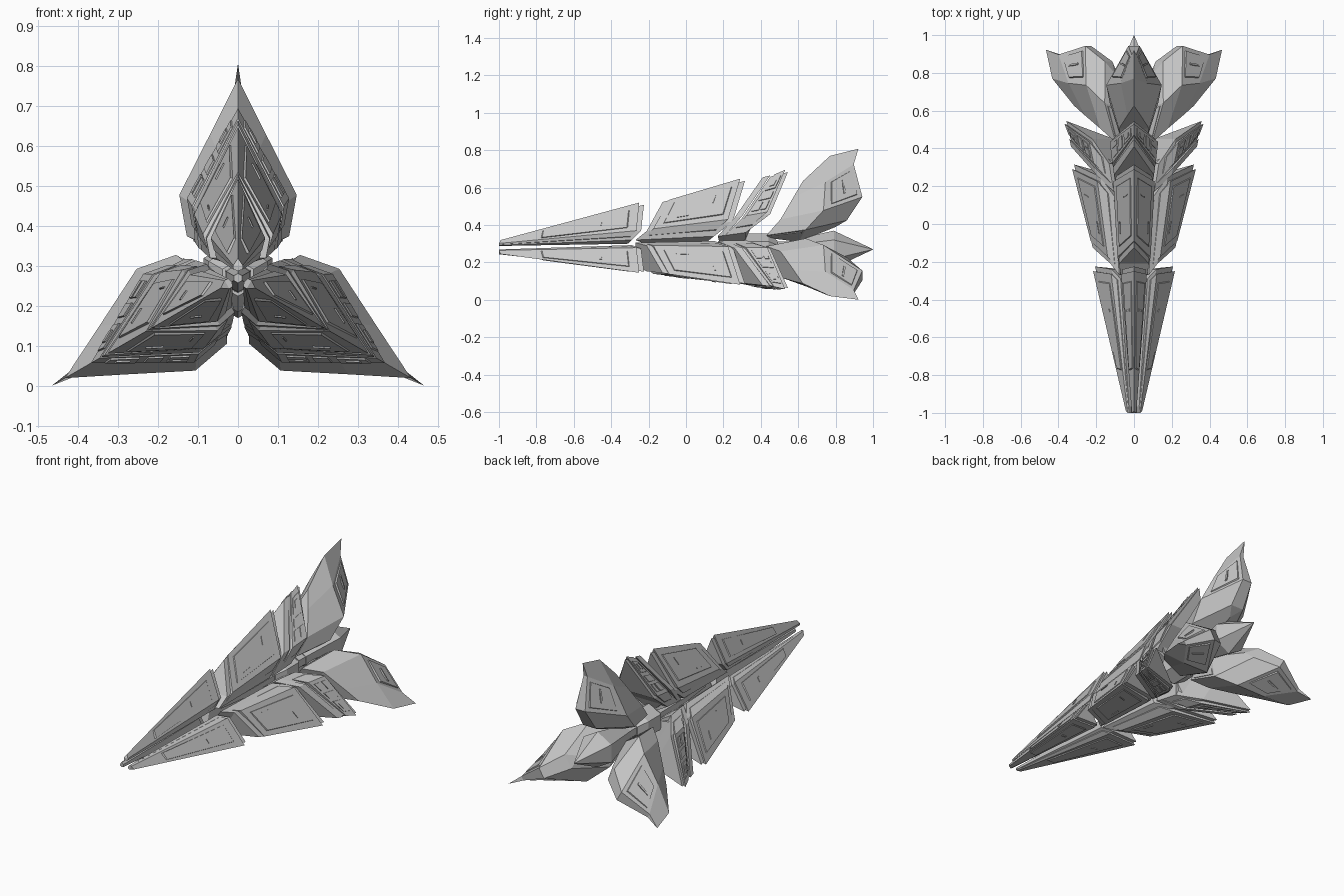
import bpy, bmesh, math
from mathutils import Vector, Matrix

if "Cube" in bpy.data.objects:
    bpy.data.objects.remove(bpy.data.objects["Cube"])

AXIS_Z = 0.27   # height of the long axis that the three wings turn around

grey = bpy.data.materials.new("hull grey")
grey.diffuse_color = (0.56, 0.56, 0.56, 1)
grey.use_nodes = True
grey.node_tree.nodes["Principled BSDF"].inputs["Base Color"].default_value = grey.diffuse_color


def make(name, verts, faces, copies=3):
    """Flat shaded mesh, repeated around the long axis. Verts are (x, y, radial)."""
    me = bpy.data.meshes.new(name)
    me.from_pydata(verts, [], faces)
    bm = bmesh.new()
    bm.from_mesh(me)
    bmesh.ops.remove_doubles(bm, verts=bm.verts, dist=1e-5)
    bmesh.ops.recalc_face_normals(bm, faces=bm.faces)
    bm.to_mesh(me)
    bm.free()
    me.materials.append(grey)
    for i in range(copies):
        ob = bpy.data.objects.new(f"{name}_{i + 1}", me)
        ob.matrix_world = (Matrix.Translation((0, 0, AXIS_Z))
                           @ Matrix.Rotation(math.radians(120 * i), 4, 'Y'))
        bpy.context.collection.objects.link(ob)


def shell(name, rings):
    """Leaf-shaped hull lofted through half profiles (x, radial, y), ridge to keel."""
    verts, faces = [], []
    n = len(rings[0])
    for ring in rings:
        verts += [(x, y, r) for x, r, y in ring]
        verts += [(-x, y, r) for x, r, y in ring]
    for k in range(len(rings) - 1):
        a, b = 2 * n * k, 2 * n * (k + 1)
        for i in range(n - 1):
            faces.append((a + i, a + i + 1, b + i + 1, b + i))
            faces.append((a + n + i, b + n + i, b + n + i + 1, a + n + i + 1))
    for base in (0, 2 * n * (len(rings) - 1)):      # swept end caps
        for i in range(n - 1):
            q = [base + i, base + i + 1, base + n + i + 1, base + n + i]
            if i == 0:
                q = q[:3]
            elif i == n - 2:
                q = [q[0], q[1], q[3]]
            faces.append(q)
    # the ridge and keel points are doubled, make() welds them
    make(name, verts, faces)


def plates(name, a, b, i, spans, h=0.004):
    """Raised chamfered plates on both sides, in u (along) and v (down) of a hull face."""
    c = [Vector((p[0], p[2], p[1])) for p in (a[i], b[i], b[i + 1], a[i + 1])]
    nrm = (c[2] - c[0]).cross(c[3] - c[1]).normalized()
    if nrm.x < 0:
        nrm = -nrm

    def at(u, v):
        return c[0].lerp(c[1], u).lerp(c[3].lerp(c[2], u), v)

    verts, faces = [], []
    for u0, u1, v0, v1 in spans:
        base = [at(u0, v0), at(u1, v0), at(u1, v1), at(u0, v1)]
        mid = sum(base, Vector()) / 4
        low = [p - nrm * 0.005 for p in base]
        top = [p.lerp(mid, 0.04) + nrm * h for p in base]
        for s in (1, -1):
            o = len(verts)
            verts += [(p.x * s, p.y, p.z) for p in low + top]
            faces += [(o, o + 1, o + 2, o + 3), (o + 4, o + 5, o + 6, o + 7)]
            faces += [(o + j, o + (j + 1) % 4, o + 4 + (j + 1) % 4, o + 4 + j)
                      for j in range(4)]
    make(name, verts, faces)


def shift(ring, dy=0.0, sx=1.0, dr=0.0):
    return [(x * sx, r + dr * (r > 0.1), y + dy) for x, r, y in ring]


def tuck(ring):
    """Pull the lower edge up toward the shoulder so the rim shows beneath it."""
    ridge, sh, lo, keel = ring
    return [ridge, sh, tuple(p + (q - p) * 0.4 for p, q in zip(lo, sh)), keel]


def rim(ring):
    """Thinner copy of a profile that keeps the lower edge in place."""
    r = shift(ring, 0, 0.9, -0.012)
    return r[:2] + ring[2:]


def segment(name, front, back, trim_front, trim_back):
    """Thin rim showing at the ends and under a wider armour shell."""
    shell(name + "_rim", [rim(front), rim(back)])
    f, b = tuck(shift(front, trim_front)), tuck(shift(back, -trim_back))
    shell(name + "_armour", [f, b])
    return f, b


# Nose blades
f, b = segment("nose",
               [(0, .05, -.99), (.012, .032, -1), (.012, .022, -1), (0, .018, -1)],
               [(0, .25, -.225), (.068, .10, -.24), (.055, .05, -.29), (0, .03, -.31)],
               0, .025)
plates("nose_panel", f, b, 0, [(.3, .94, .2, .86)])
plates("nose_slit", f, b, 0, [(.72, .74, .4, .62)], .007)

# Middle armour
f, b = segment("middle",
               [(0, .265, -.125), (.088, .11, -.21), (.07, .05, -.27), (0, .03, -.22)],
               [(0, .378, .315), (.11, .16, .25), (.092, .07, .15), (0, .03, .1)],
               .035, .025)
plates("middle_panel", f, b, 0, [(.1, .92, .16, .86)])
plates("middle_slit", f, b, 0, [(.25, .42, .72, .74), (.7, .715, .3, .5)], .007)

# Narrow band armour, with a slim leading blade
front = [(0, .385, .41), (.105, .17, .26), (.09, .07, .17), (0, .03, .18)]
blade = [(0, .395, .45), (.112, .178, .30), (.098, .075, .21), (0, .03, .22)]
shell("band_blade", [front, blade])
f, b = segment("band",
               [(0, .40, .45), (.115, .18, .30), (.098, .075, .21), (0, .03, .22)],
               [(0, .425, .545), (.128, .2, .45), (.108, .09, .32), (0, .03, .32)],
               .022, .015)
plates("band_panel", f, b, 0, [(.15, .85, .12, .42), (.15, .85, .5, .66),
                               (.15, .5, .72, .92), (.6, .85, .72, .92)])
plates("band_slit", f, b, 0, [(.35, .65, .2, .34)], .008)

# Tail fins, widest at mid length and closing to a thin notched trailing edge
tail = [
    [(0, .365, .625), (.035, .28, .575), (.08, .16, .505), (.062, .075, .43), (0, .06, .45)],
    [(0, .50, .77), (.07, .36, .745), (.147, .208, .735), (.128, .105, .64), (0, .04, .6)],
    [(0, .538, .922), (.012, .455, .897), (.03, .28, .943), (.04, .155, .86), (0, .12, .8)],
]
shell("tail_fin", tail)
plates("tail_fin_panel", tail[1], tail[2], 1, [(.2, .9, .12, .88)])
plates("tail_fin_slit", tail[1], tail[2], 1, [(.55, .6, .25, .7)], .007)
plates("tail_fin_edge_strip", tail[0], tail[1], 3, [(.1, .95, .1, .4)])


def rod(name, stations, sides=6):
    """Faceted core along the long axis from (y, radius) stations."""
    verts, faces = [], []
    for y, r in stations:
        for j in range(sides):
            t = 2 * math.pi * (j + .5) / sides
            verts.append((r * math.cos(t), y, r * math.sin(t)))
    for k in range(len(stations) - 1):
        o = k * sides
        for j in range(sides):
            m = (j + 1) % sides
            faces.append((o + j, o + m, o + sides + m, o + sides + j))
    faces += [tuple(range(sides)), tuple(range(len(verts) - sides, len(verts)))]
    make(name, verts, faces, 1)


# Central spine, hub and tail spike
rod("spine", [(-.16, .012), (.1, .035), (.8, .045)])
rod("hub", [(.28, .045), (.33, .085), (.44, .085), (.49, .045)])
rod("tail_spike", [(.55, .045), (.79, .1), (1.0, .001)])
